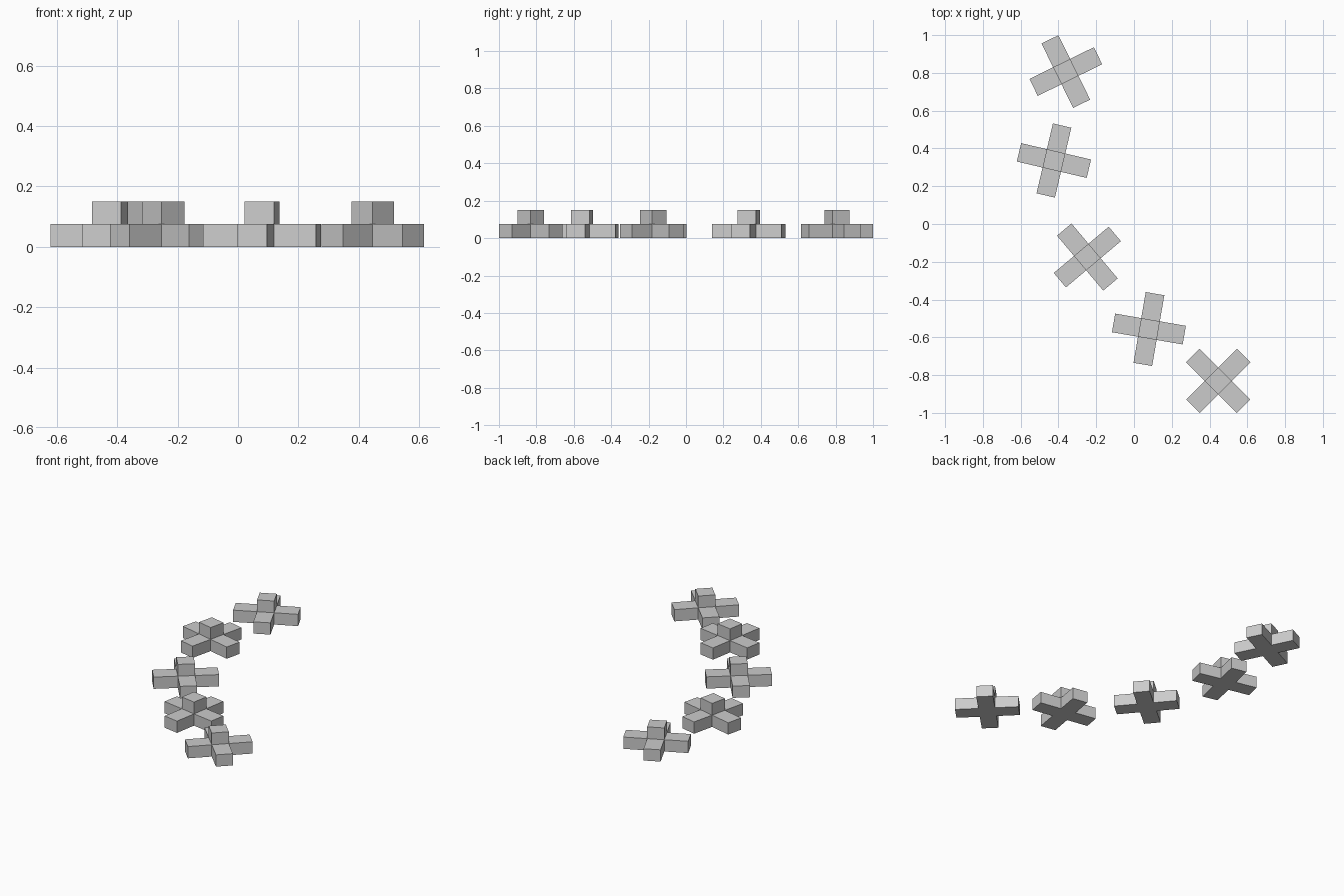
import bpy, bmesh
from math import radians
from mathutils import Vector

if "Cube" in bpy.data.objects:
    bpy.data.objects.remove(bpy.data.objects["Cube"])

HALF_W = 0.05     # half width of an arm
HALF_L = 0.19     # half span of the cross
STEP = 0.075      # height of the arms, and of the raised centre above them


def lift(bm, faces, dz):
    """Extrude faces upward and return the new top faces."""
    geom = bmesh.ops.extrude_face_region(bm, geom=faces)["geom"]
    verts = [g for g in geom if isinstance(g, bmesh.types.BMVert)]
    bmesh.ops.translate(bm, verts=verts, vec=(0, 0, dz))
    return [g for g in geom if isinstance(g, bmesh.types.BMFace)]


def cross_mesh():
    # cross outline, extruded once for the arms and again for the raised centre
    w, l = HALF_W, HALF_L
    outline = [(w, w), (w, l), (-w, l), (-w, w), (-l, w), (-l, -w),
               (-w, -w), (-w, -l), (w, -l), (w, -w), (l, -w), (l, w)]
    bm = bmesh.new()
    v = [bm.verts.new((x, y, 0)) for x, y in outline]
    quads = [(0, 3, 6, 9), (0, 1, 2, 3), (3, 4, 5, 6), (6, 7, 8, 9), (9, 10, 11, 0)]
    base = [bm.faces.new([v[i] for i in q]) for q in quads]
    # keep a closed underside
    geom = bmesh.ops.duplicate(bm, geom=base)["geom"]
    top = lift(bm, [g for g in geom if isinstance(g, bmesh.types.BMFace)], STEP)
    centre = min(top, key=lambda f: f.calc_center_median().xy.length)
    lift(bm, [centre], STEP)
    bmesh.ops.remove_doubles(bm, verts=bm.verts, dist=1e-5)
    bmesh.ops.recalc_face_normals(bm, faces=bm.faces)
    mesh = bpy.data.meshes.new("cross_block")
    bm.to_mesh(mesh)
    bm.free()
    return mesh


# five identical blocks scattered along an arc: x, y, turn in degrees
mesh = cross_mesh()
placements = [(-0.361, 0.807, 26.2), (-0.424, 0.336, -13.2), (-0.247, -0.175, 40.1),
              (0.079, -0.556, -9.8), (0.446, -0.831, 45)]
for i, (x, y, turn) in enumerate(placements, 1):
    block = bpy.data.objects.new(f"cross_block_{i}", mesh)
    block.location = Vector((x, y, 0))
    block.rotation_euler.z = radians(turn)
    bpy.context.collection.objects.link(block)
